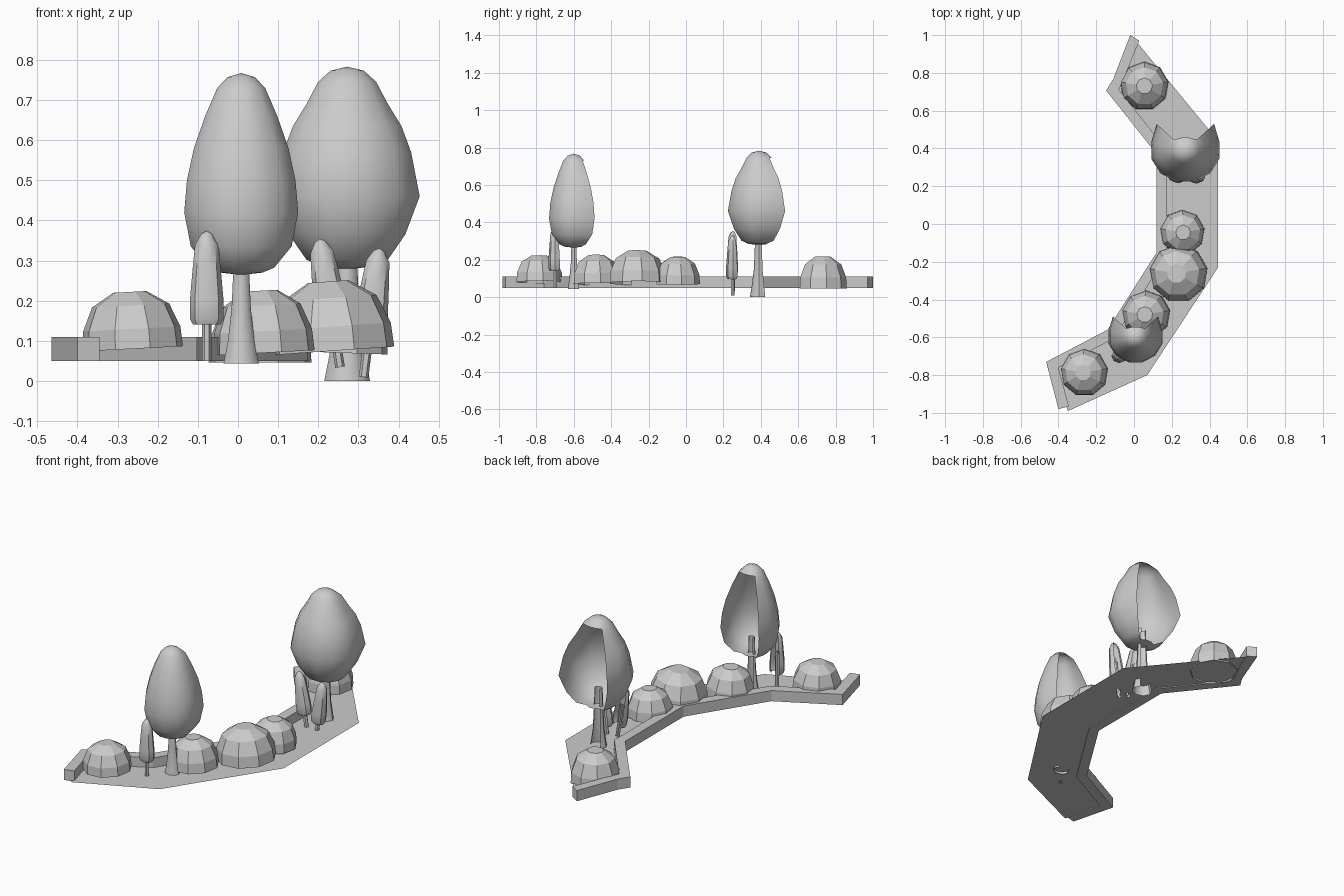
import bpy, bmesh, math
from mathutils import Vector, Matrix

if "Cube" in bpy.data.objects:
    bpy.data.objects.remove(bpy.data.objects["Cube"])


def finish(name, bm, smooth=None, matrix=None):
    if matrix:
        bm.transform(matrix)
    bm.normal_update()
    me = bpy.data.meshes.new(name)
    bm.to_mesh(me)
    bm.free()
    ob = bpy.data.objects.new(name, me)
    bpy.context.collection.objects.link(ob)
    if smooth:
        bpy.context.view_layer.objects.active = ob
        ob.select_set(True)
        bpy.ops.object.shade_smooth_by_angle(angle=math.radians(smooth))
        ob.select_set(False)
    return ob


def lathe(name, loc, profile, n=12, start=45, missing=0, closed_rows=(), flare=1.0,
          sy=1.0, cap=False, tilt=(0, 0), smooth=None):
    """Revolved skin; `missing` segments facing the back are left out of open rows."""
    bm = bmesh.new()
    rings = []
    for k, (r, z) in enumerate(profile):
        ring = []
        for i in range(n):
            a = math.radians(start - 360 * i / n)
            edge = missing and i in (0, n - missing)
            rr = r * (flare if edge and 1 < k < len(profile) - 2 else 1)
            ring.append(bm.verts.new((rr * math.cos(a), rr * sy * math.sin(a), z)))
        rings.append(ring)
    for k in range(len(rings) - 1):
        count = n if k in closed_rows else n - missing
        for i in range(count):
            j = (i + 1) % n
            bm.faces.new((rings[k][j], rings[k][i], rings[k + 1][i], rings[k + 1][j]))
    if cap:
        bm.faces.new(list(reversed(rings[-1])))
    loose = [v for v in bm.verts if not v.link_faces]
    bmesh.ops.delete(bm, geom=loose, context='VERTS')
    bmesh.ops.remove_doubles(bm, verts=bm.verts, dist=0.0005)
    m = (Matrix.Translation(Vector(loc)) @ Matrix.Rotation(math.radians(tilt[1]), 4, 'Y')
         @ Matrix.Rotation(math.radians(tilt[0]), 4, 'X'))
    return finish(name, bm, smooth, m)


# Curved planting bed: flat sheet
inner = [(-0.43, -0.75), (-0.12, -0.595), (0.145, -0.16), (0.145, 0.37), (-0.11, 0.71), (0.01, 0.96)]
outer = [(-0.35, -0.99), (0.07, -0.80), (0.445, -0.23), (0.445, 0.44), (0.02, 0.957)]
bm = bmesh.new()
bm.faces.new([bm.verts.new((x, y, 0.055)) for x, y in outer + inner[::-1]])
bmesh.ops.triangulate(bm, faces=bm.faces)
finish("planting_bed", bm)

# Kerb along the concave side and both ends
kerb_out = [(-0.40, -0.98), (-0.465, -0.73), (-0.14, -0.56), (0.12, -0.15),
            (0.12, 0.37), (-0.148, 0.707), (-0.11, 0.767), (-0.02, 1.0)]
kerb_in = [(-0.345, -0.965), (-0.40, -0.76), (-0.105, -0.605), (0.175, -0.165),
           (0.175, 0.39), (-0.08, 0.71), (-0.06, 0.755), (0.028, 0.97)]
bm = bmesh.new()
low, high = 0.05, 0.11
sec = [[bm.verts.new((*p, z)) for p, z in ((o, low), (i, low), (i, high), (o, high))]
       for o, i in zip(kerb_out, kerb_in)]
for a, b in zip(sec, sec[1:]):
    for k in range(4):
        bm.faces.new((a[k], a[(k + 1) % 4], b[(k + 1) % 4], b[k]))
bm.faces.new(sec[0])
bm.faces.new(sec[-1])
bmesh.ops.recalc_face_normals(bm, faces=bm.faces)
finish("kerb", bm)

# Faceted dome bushes: x, y, radius, bottom, top, tilt
bushes = [(-0.262, -0.787, 0.127, 0.08, 0.222, -3), (0.065, -0.48, 0.128, 0.07, 0.225, -3),
          (0.237, -0.262, 0.155, 0.075, 0.248, -4), (0.255, -0.045, 0.12, 0.07, 0.215, 2),
          (0.055, 0.73, 0.13, 0.046, 0.216, 0)]
for x, y, r, z0, z1, t in bushes:
    h = z1 - z0
    prof = [(r, 0), (0.97 * r, 0.35 * h), (0.77 * r, 0.76 * h), (0.60 * r, 0.91 * h),
            (0.33 * r, h)]
    lathe("bush", (x, y, z0), prof[:3] + prof[4:], n=9, start=90, cap=True, tilt=(0, t))

# Tree crowns: hollow shells with a wedge open to the back
crown1 = [(0, .264), (.055, .27), (.085, .282), (.13, .335), (.147, .42), (.14, .50), (.122, .58),
          (.093, .66), (.062, .73), (.035, .757), (0, .767)]
crown2 = [(0, .278), (.065, .285), (.105, .302), (.15, .365), (.187, .46), (.165, .57),
          (.14, .635), (.105, .69), (.075, .745), (.043, .773), (0, .783)]
for name, x, y, prof, sy in (("crown_front", 0.008, -0.60, crown1, 0.93),
                             ("crown_back", 0.272, 0.39, crown2, 0.92)):
    lathe(name, (x, y, 0), prof, missing=3, closed_rows=(0, 8, 9), flare=1.15, sy=sy, smooth=50)

# Trunks: open-backed, flared at the foot
lathe("trunk_front", (0.008, -0.597, 0), [(.044, .043), (.033, .1), (.024, .18), (.02, .27), (.018, .36)],
      n=8, missing=2, sy=0.8, smooth=50)
lathe("trunk_back", (0.272, 0.39, 0), [(.057, 0), (.045, .06), (.032, .15), (.026, .27), (.022, .38)],
      n=8, missing=2, sy=0.85, smooth=50)

# Slim saplings beside the trees, leaf shell plus stem
leaf = [(.034, .14), (.042, .155), (.042, .20), (.035, .28), (.029, .34), (.014, .366), (0, .374)]
stem = [(.012, .05), (.012, .12), (.010, .26)]
for x, y, dz, tx, ty in ((-0.078, -0.70, 0, 0, 0), (0.262, 0.252, -0.015, 0, -9),
                         (0.307, 0.25, -0.04, 0, 7)):
    lathe("sapling_leaf", (x, y, dz), leaf, n=8, missing=2, sy=0.85, tilt=(tx, ty), smooth=40)
    lathe("sapling_stem", (x, y, dz), stem, n=6, start=60, missing=1, tilt=(tx, ty), smooth=40)
